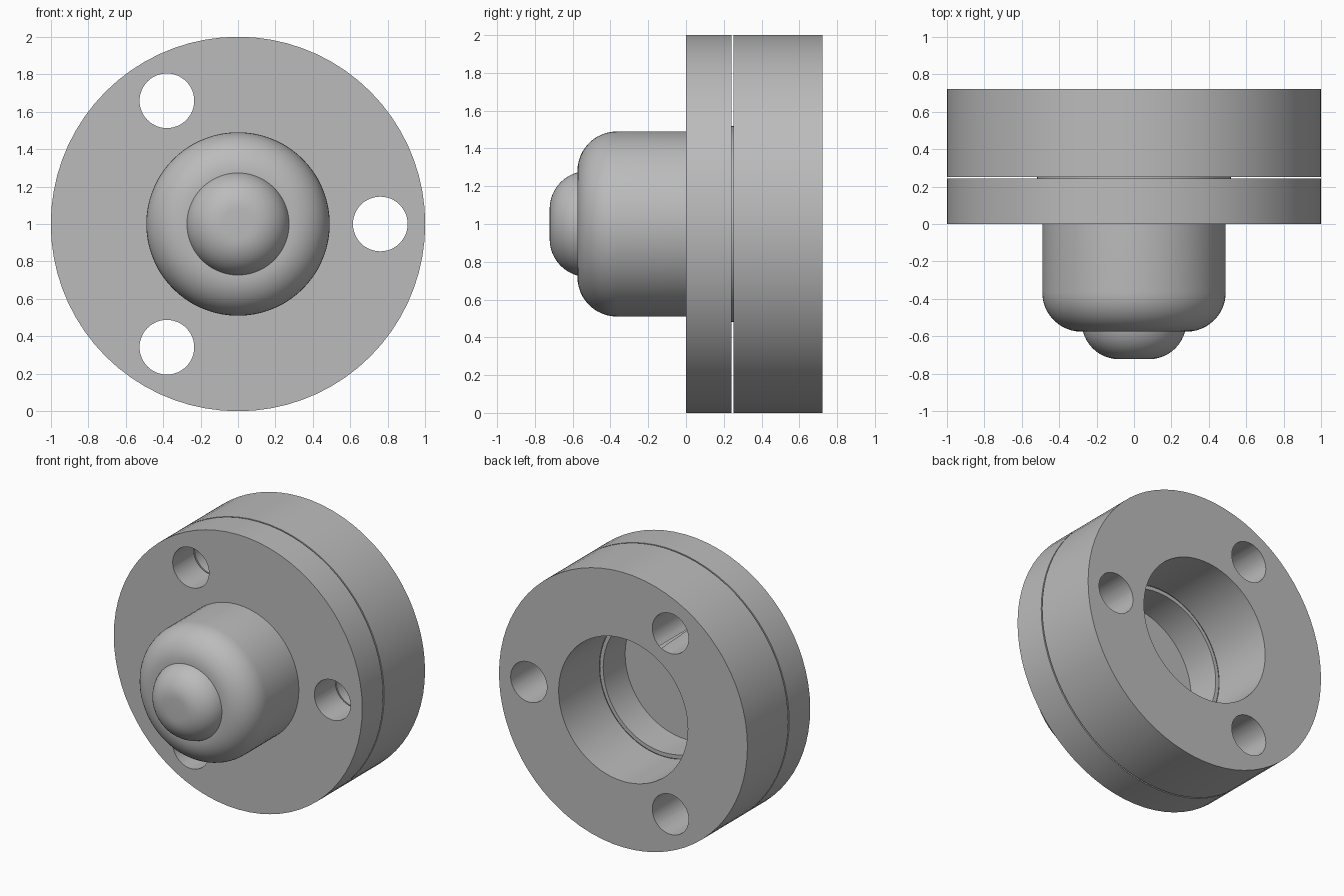
import bpy, bmesh, math
from mathutils import Vector, Matrix

if "Cube" in bpy.data.objects:
    bpy.data.objects.remove(bpy.data.objects["Cube"], do_unlink=True)

SEGMENTS = 72
CENTRE = Vector((0, 0, 1))

grey = bpy.data.materials.new("plain grey")
grey.use_nodes = True
colour = (0.5, 0.5, 0.5, 1)
grey.diffuse_color = colour
grey.node_tree.nodes["Principled BSDF"].inputs["Base Color"].default_value = colour


def finish(obj):
    """Give the part its material and smooth curved walls, keeping edges sharp."""
    obj.data.materials.clear()
    obj.data.materials.append(grey)
    bpy.ops.object.select_all(action="DESELECT")
    obj.select_set(True)
    bpy.context.view_layer.objects.active = obj
    bpy.ops.object.shade_smooth_by_angle(angle=math.radians(30))


def lathe(name, profile, closed=False):
    """Revolve (radius, y) points around the y axis through the centre."""
    bm = bmesh.new()
    verts = [bm.verts.new((r, y, CENTRE.z)) for r, y in profile]
    pairs = list(zip(verts, verts[1:]))
    if closed:
        pairs.append((verts[-1], verts[0]))
    edges = [bm.edges.new(p) for p in pairs]
    bmesh.ops.spin(bm, geom=verts + edges, cent=CENTRE, axis=(0, 1, 0),
                   angle=math.tau, steps=SEGMENTS)
    bmesh.ops.remove_doubles(bm, verts=bm.verts, dist=0.0005)
    bmesh.ops.recalc_face_normals(bm, faces=bm.faces)
    mesh = bpy.data.meshes.new(name)
    bm.to_mesh(mesh)
    bm.free()
    obj = bpy.data.objects.new(name, mesh)
    bpy.context.collection.objects.link(obj)
    return obj


def fillet(r, y, radius, steps=12):
    """Quarter arc from the side wall round to the front face at y."""
    arc = []
    for i in range(steps + 1):
        a = math.pi / 2 * i / steps
        arc.append((r - radius + radius * math.cos(a),
                    y + radius - radius * math.sin(a)))
    return arc


def drill(obj, count, radius, distance):
    """Cut a ring of bolt holes through the part."""
    for i in range(count):
        a = math.tau * i / count
        bpy.ops.mesh.primitive_cylinder_add(
            vertices=48, radius=radius, depth=3, rotation=(math.pi / 2, 0, 0),
            location=CENTRE + Vector((math.cos(a), 0, math.sin(a))) * distance)
        cutter = bpy.context.object
        cutter.name = "hole_cutter"
        cutter.hide_render = True
        mod = obj.modifiers.new("bolt hole", "BOOLEAN")
        mod.operation = "DIFFERENCE"
        mod.solver = "EXACT"
        mod.object = cutter
        bpy.context.view_layer.objects.active = obj
        bpy.ops.object.modifier_apply(modifier=mod.name)
        bpy.data.objects.remove(cutter, do_unlink=True)


def ring(name, inner, outer, front, back):
    return lathe(name, [(inner, front), (outer, front), (outer, back), (inner, back)],
                 closed=True)


# Two drilled flange rings with a narrow gap between them
for name, bore, front, back in (("front_flange", 0.49, 0, 0.242),
                                ("rear_flange", 0.52, 0.252, 0.722)):
    flange = ring(name, bore, 1, front, back)
    drill(flange, 3, 0.146, 0.76)
    finish(flange)

# Thin gasket that bridges the gap around the bore
finish(ring("gasket", 0.49, 0.518, 0.242, 0.252))

# Rounded body closing the bore, with a smaller rounded cap on its nose
finish(lathe("dome_body", [(0, 0), (0.49, 0)] + fillet(0.49, -0.575, 0.21) + [(0, -0.575)]))
finish(lathe("nose_cap", [(0, -0.5), (0.28, -0.5)] + fillet(0.28, -0.722, 0.2) + [(0, -0.722)]))
